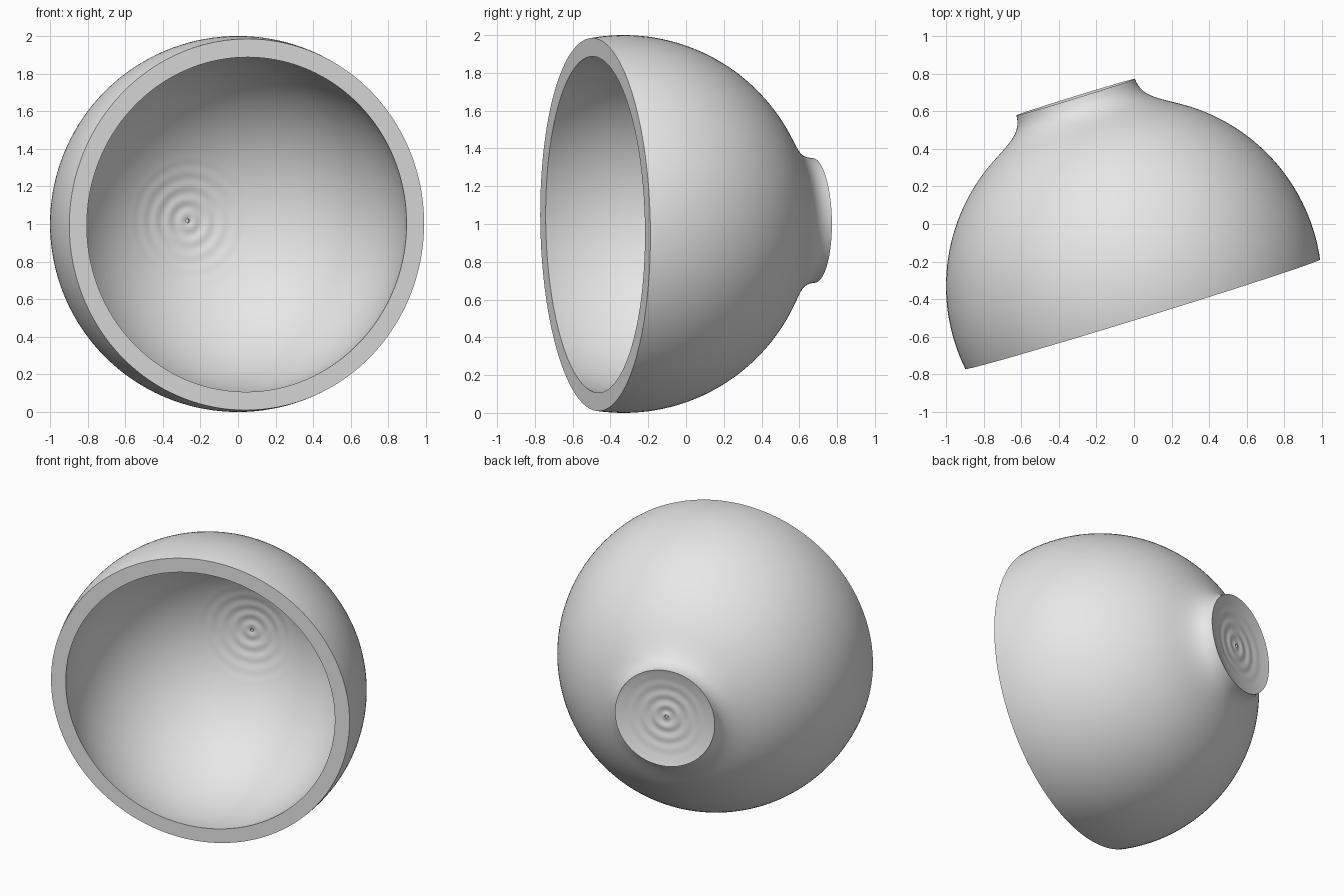
import bpy
import bmesh
import math
from mathutils import Vector
from mathutils.geometry import interpolate_bezier

cube = bpy.data.objects.get("Cube")
if cube:
    bpy.data.objects.remove(cube, do_unlink=True)

SEGMENTS = 144
CENTRE = Vector((0, -0.33, 1))             # centre of the spherical body
AXIS = Vector((-0.295, 0.956, 0.018)).normalized()   # rim towards foot
DEPTH = 0.157                              # rim plane to sphere centre
OUTER, INNER = 1.0, 0.904
FOOT_R, FOOT_H = 0.33, 1.209
PIN_R = 0.011                              # tiny dimple on the axis


def material(name, value):
    mat = bpy.data.materials.new(name)
    mat.use_nodes = True
    colour = (value, value, value, 1)
    mat.diffuse_color = colour
    mat.node_tree.nodes["Principled BSDF"].inputs["Base Color"].default_value = colour
    return mat


def sphere_h(r, radius):
    return DEPTH + math.sqrt(radius * radius - r * r)


def arc(radius, start_r, end_r, steps):
    """Sphere profile from the rim side (below the equator) up to end_r."""
    a0 = -math.acos(start_r / radius)
    a1 = math.acos(end_r / radius)
    angles = [a0 + (a1 - a0) * i / steps for i in range(steps + 1)]
    return [(radius * math.cos(a), DEPTH + radius * math.sin(a)) for a in angles]


def ripple(r, reach, height):
    """Throwing rings that fade out towards the given radius."""
    if r >= reach:
        return 0
    return height * math.cos(r * math.tau / 0.075) * (1 - r / reach)


def radii(start, end, steps):
    return [start + (end - start) * i / steps for i in range(steps + 1)]


def pin(h, inward):
    return [(PIN_R, h + inward), (0, h + inward)]


# Inside surface, from the dimple out to the rim
inside = [(r, sphere_h(r, INNER) + ripple(r, 0.37, 0.003))
          for r in radii(PIN_R, 0.4, 60)]
wall = arc(INNER, math.sqrt(INNER ** 2 - DEPTH ** 2), 0.4, 48)
profile = pin(inside[0][1], 0.02)[::-1] + inside + wall[::-1][1:]

# Outside surface, from the rim to the flare
profile += arc(OUTER, math.sqrt(OUTER ** 2 - DEPTH ** 2), 0.52, 48)

# Flare into the foot
start = Vector((0.52, sphere_h(0.52, OUTER), 0))
flare = interpolate_bezier(start, Vector((0.40, 1.084, 0)),
                           Vector((0.335, 1.115, 0)),
                           Vector((FOOT_R, FOOT_H, 0)), 20)
profile += [(p.x, p.y) for p in flare[1:]]

# Recessed underside of the foot
under = [(r, FOOT_H - 0.034 * (1 - (r / FOOT_R) ** 3) + ripple(r, 0.3, 0.004))
         for r in radii(FOOT_R, PIN_R, 60)]
profile += under[1:] + pin(under[-1][1], -0.02)

# Lathe the profile about its axis
bm = bmesh.new()
verts = [bm.verts.new((r, 0, h)) for r, h in profile]
edges = [bm.edges.new(pair) for pair in zip(verts, verts[1:])]
bmesh.ops.spin(bm, geom=verts + edges, cent=(0, 0, 0), axis=(0, 0, 1),
               angle=math.tau, steps=SEGMENTS, use_merge=False)
bmesh.ops.remove_doubles(bm, verts=bm.verts, dist=0.0001)
bmesh.ops.recalc_face_normals(bm, faces=bm.faces)
mesh = bpy.data.meshes.new("bowl")
bm.to_mesh(mesh)
bm.free()

bowl = bpy.data.objects.new("bowl", mesh)
bpy.context.collection.objects.link(bowl)
mesh.materials.append(material("plain_grey", 0.8))

# Lay the bowl on its side with the mouth forward
bowl.rotation_euler = AXIS.to_track_quat("Z", "Y").to_euler()
bowl.location = CENTRE - AXIS * DEPTH

bpy.ops.object.select_all(action="DESELECT")
bowl.select_set(True)
bpy.context.view_layer.objects.active = bowl
bpy.ops.object.shade_smooth_by_angle(angle=math.radians(35))
